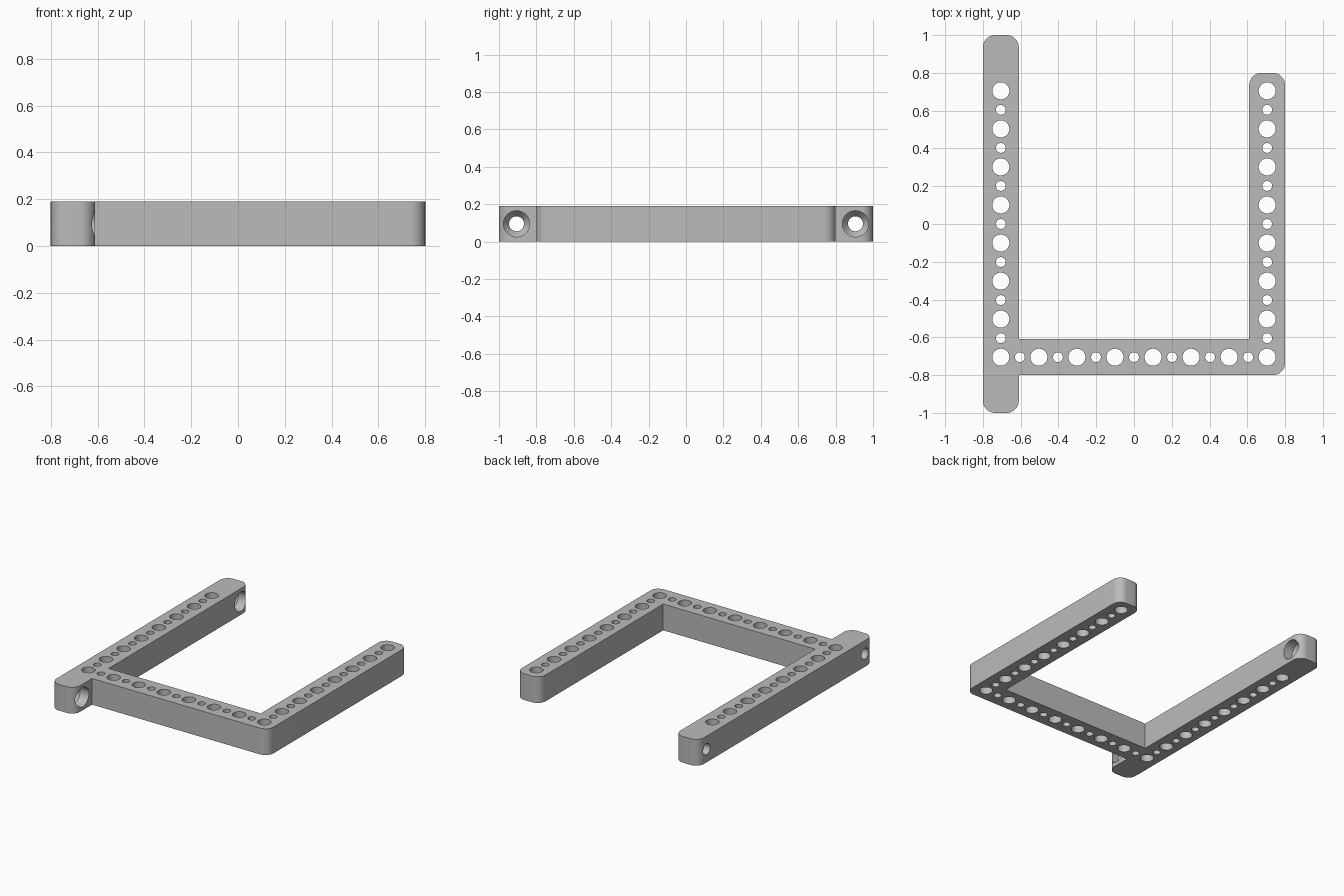
import bpy, bmesh, math
from mathutils import Matrix, Vector

cube = bpy.data.objects.get("Cube")
if cube:
    bpy.data.objects.remove(cube, do_unlink=True)

HEIGHT = 0.19
WIDTH = 0.19
CORNER = 0.065
HALF = 0.8
ROW = 0.705          # centre line of each bar
PITCH = 2 * ROW / 14
SCREW_Y = 0.906

grey = bpy.data.materials.new("plain grey")
grey.use_nodes = True
colour = (0.5, 0.5, 0.5, 1)
grey.diffuse_color = colour
grey.node_tree.nodes["Principled BSDF"].inputs["Base Color"].default_value = colour


def make_object(name, bm):
    bmesh.ops.recalc_face_normals(bm, faces=bm.faces)
    mesh = bpy.data.meshes.new(name)
    bm.to_mesh(mesh)
    bm.free()
    mesh.materials.append(grey)
    obj = bpy.data.objects.new(name, mesh)
    bpy.context.collection.objects.link(obj)
    return obj


def outline(corners, steps=12):
    """Counter-clockwise outline; corners flagged True are rounded."""
    pts = []
    for i, (x, y, rounded) in enumerate(corners):
        p = Vector((x, y, 0))
        if not rounded:
            pts.append(p)
            continue
        before = (Vector((*corners[i - 1][:2], 0)) - p).normalized()
        after = (Vector((*corners[(i + 1) % len(corners)][:2], 0)) - p).normalized()
        centre = p + (before + after) * CORNER
        for k in range(steps + 1):
            a = math.pi / 2 * k / steps
            pts.append(centre - CORNER * (after * math.cos(a) + before * math.sin(a)))
    return pts


def add_drill(bm, profile, matrix, segments=40):
    """Closed solid of revolution from (radius, height) pairs."""
    rings = []
    for r, h in profile:
        rings.append([bm.verts.new(matrix @ Vector((
            r * math.cos(math.tau * k / segments),
            r * math.sin(math.tau * k / segments), h))) for k in range(segments)])
    for low, high in zip(rings, rings[1:]):
        for k in range(segments):
            n = (k + 1) % segments
            bm.faces.new((low[k], low[n], high[n], high[k]))
    bm.faces.new(rings[0][::-1])
    bm.faces.new(rings[-1])


# Frame: long bar, cross bar and short arm in one outline
inner = HALF - WIDTH
frame_bm = bmesh.new()
shape = outline([
    (-HALF, -1, True), (-inner, -1, True), (-inner, -HALF, False),
    (HALF, -HALF, True), (HALF, HALF, True), (inner, HALF, True),
    (inner, -inner, False), (-inner, -inner, False),
    (-inner, 1, True), (-HALF, 1, True)])
base = frame_bm.faces.new([frame_bm.verts.new(p) for p in shape])
raised = bmesh.ops.extrude_face_region(frame_bm, geom=[base])["geom"]
bmesh.ops.translate(frame_bm, vec=(0, 0, HEIGHT),
                    verts=[v for v in raised if isinstance(v, bmesh.types.BMVert)])
frame = make_object("frame", frame_bm)

# Drills: alternating large and small holes along the three bars
drill_bm = bmesh.new()
centres = []
for k in range(15):
    along = -ROW + k * PITCH
    radius = 0.026 if k % 2 else 0.045
    centres += [(-ROW, along, radius), (ROW, along, radius)]
    if 0 < k < 14:
        centres.append((along, -ROW, radius))
for x, y, r in centres:
    add_drill(drill_bm, [(r, -0.1), (r, HEIGHT + 0.1)], Matrix.Translation((x, y, 0)))

# Recessed screw holes through the ends of the long bar
screw = [(0.04, -0.1), (0.04, 0.08), (0.07, 0.12), (0.07, 0.3)]
for y in (-SCREW_Y, SCREW_Y):
    add_drill(drill_bm, screw, Matrix.Translation((-HALF, y, HEIGHT / 2))
              @ Matrix.Rotation(math.pi / 2, 4, 'Y'))
drills = make_object("drills", drill_bm)
drills.hide_render = True

# Cut the holes
cut = frame.modifiers.new("holes", 'BOOLEAN')
cut.operation = 'DIFFERENCE'
cut.solver = 'EXACT'
cut.object = drills
bpy.ops.object.select_all(action='DESELECT')
frame.select_set(True)
bpy.context.view_layer.objects.active = frame
bpy.ops.object.modifier_apply(modifier=cut.name)
bpy.data.objects.remove(drills, do_unlink=True)
bpy.ops.object.shade_smooth_by_angle(angle=math.radians(30))
